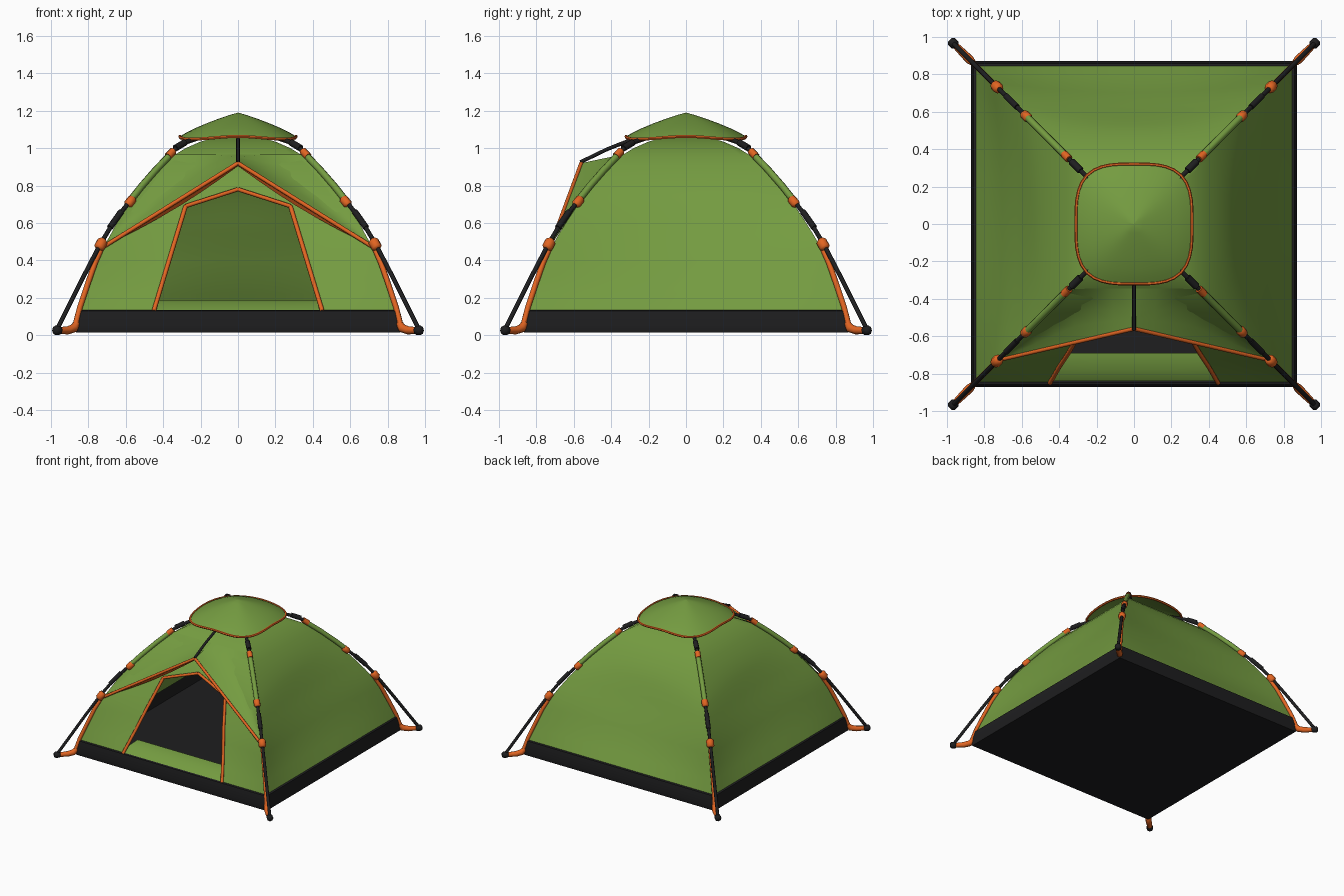
import bpy, bmesh, math
from mathutils import Vector

if "Cube" in bpy.data.objects:
    bpy.data.objects.remove(bpy.data.objects["Cube"])


def material(name, rgb):
    m = bpy.data.materials.new(name)
    m.diffuse_color = (*rgb, 1)
    m.use_nodes = True
    m.node_tree.nodes["Principled BSDF"].inputs["Base Color"].default_value = m.diffuse_color
    return m


GREEN = material("green fabric", (0.175, 0.33, 0.052))
BLACK = material("black", (0.013, 0.013, 0.014))
ORANGE = material("orange trim", (0.76, 0.13, 0.016))


def finish(name, bm, mat, angle=40):
    bmesh.ops.remove_doubles(bm, verts=bm.verts, dist=0.0005)
    bmesh.ops.recalc_face_normals(bm, faces=bm.faces)
    me = bpy.data.meshes.new(name)
    bm.to_mesh(me)
    bm.free()
    me.materials.append(mat)
    me.shade_smooth()
    me.set_sharp_from_angle(angle=math.radians(angle))
    ob = bpy.data.objects.new(name, me)
    bpy.context.collection.objects.link(ob)
    return ob


def skin(bm, rows, skip=()):
    """Join rows of points into a grid, leaving out the given columns."""
    vs = [[bm.verts.new(p) for p in row] for row in rows]
    for a, b in zip(vs, vs[1:]):
        for i in range(len(a) - 1):
            if i not in skip:
                bm.faces.new((a[i], a[i + 1], b[i + 1], b[i]))


def tube(name, pts, radius, mat, closed=False, sides=8):
    """Round tube through points; radius may be a number or one per point."""
    bm = bmesh.new()
    pts = [Vector(p) for p in pts]
    n = len(pts)
    rad = radius if isinstance(radius, (list, tuple)) else [radius] * n
    rings = []
    for i, p in enumerate(pts):
        if closed:
            d = pts[(i + 1) % n] - pts[i - 1]
        else:
            d = pts[min(i + 1, n - 1)] - pts[max(i - 1, 0)]
        d.normalize()
        side = d.cross(Vector((0.03, 0.05, 1))).normalized()
        up = side.cross(d)
        rings.append([bm.verts.new(p + rad[i] * (side * math.cos(a) + up * math.sin(a)))
                      for a in (2 * math.pi * k / sides for k in range(sides))])
    for i in range(n if closed else n - 1):
        a, b = rings[i], rings[(i + 1) % n]
        for k in range(sides):
            j = (k + 1) % sides
            bm.faces.new((a[k], a[j], b[j], b[k]))
    if not closed:
        bm.faces.new(rings[0])
        bm.faces.new(rings[-1])
    return finish(name, bm, mat, 50)


# Body: height and half width of the square section
PROFILE = [(0.13, 0.845), (0.22, 0.815), (0.3, 0.785), (0.39, 0.755), (0.47, 0.72),
           (0.54, 0.68), (0.62, 0.63), (0.69, 0.583), (0.735, 0.548), (0.78, 0.512),
           (0.85, 0.455), (0.91, 0.4), (0.96, 0.345), (1.0, 0.28), (1.035, 0.2),
           (1.06, 0.11), (1.075, 0.0)]


def half_width(z):
    for (z0, r0), (z1, r1) in zip(PROFILE, PROFILE[1:]):
        if z <= z1:
            return r0 + (r1 - r0) * (z - z0) / (z1 - z0)
    return 0


def wall_depth(x, z, sag=0.055):
    """Fabric stretched between the corner ridges sits slightly inward."""
    r = half_width(z)
    s = sag * math.sin(math.pi * min(1, max(0, (z - 0.13) / 0.67)))
    return r - s * (1 - min(1, abs(x) / max(r, 0.001)) ** 2)


def door_half(z):
    if z <= 0.69:
        return 0.45 - (z - 0.13) * 0.17 / 0.56
    return max(0, 0.28 * (0.78 - z) / 0.09)


bm = bmesh.new()
N = 7
for side in range(4):
    rows = []
    for z, r in PROFILE:
        d = door_half(z) if side == 0 else 0
        right = [d + (r - d) * i / N for i in range(N + 1)]
        row = []
        for x in [-v for v in reversed(right)] + right:
            y = -wall_depth(x, z)
            for _ in range(side):
                x, y = -y, x
            row.append((x, y, z))
        rows.append(row)
    skin(bm, rows, skip=(N,))
finish("tent_body", bm, GREEN, 35)

# Black tub floor with upright band
bm = bmesh.new()
square = [(-1, -1), (1, -1), (1, 1), (-1, 1)]
skin(bm, [[(x * h, y * h, z) for x, y in square + square[:1]]
          for h, z in ((0.845, 0.135), (0.858, 0.13), (0.872, 0.05), (0.865, 0.015))])
bm.faces.new([bm.verts.new((x * 0.865, y * 0.865, 0.015)) for x, y in square])
finish("floor_tub", bm, BLACK, 30)

# Low door flap folded inward
bm = bmesh.new()
skin(bm, [[(x * w, y, z) for x in (-1, -0.5, 0, 0.5, 1)]
          for w, y, z in ((0.45, -0.84, 0.13), (0.44, -0.78, 0.175), (0.43, -0.69, 0.188))])
finish("door_sill", bm, GREEN)

# Orange door trim
heights = [0.13, 0.3, 0.47, 0.62, 0.69]
leg = [(door_half(z), -wall_depth(door_half(z), z) - 0.006, z) for z in heights]
for s, n in ((1, "right"), (-1, "left")):
    tube("door_trim_" + n, [(s * x, y, z) for x, y, z in leg], 0.012, ORANGE)
    tube("door_arch_" + n, [(s * x, -wall_depth(x, z) - 0.008, z)
                            for x, z in ((0.28, 0.69), (0.14, 0.735), (0, 0.78))], 0.011, ORANGE)

# Awning over the door: fabric, edge piping and hanging lip
APEX, CORNER = Vector((0, -0.56, 0.92)), Vector((0.715, -0.725, 0.475))
back = [(0, -0.345, 0.965), (0.12, -0.345, 0.965), (0.24, -0.345, 0.965), (0.345, -0.35, 0.965),
        (0.46, -0.462, 0.855), (0.55, -0.555, 0.74), (0.635, -0.64, 0.625), (0.715, -0.725, 0.475)]
for s, n in ((1, "right"), (-1, "left")):
    flip = Vector((s, 1, 1))
    edge = [APEX.lerp(CORNER, i / 7) for i in range(8)]
    bm = bmesh.new()
    rows = []
    for k in range(5):
        t = k / 4
        sag = Vector((0, 0.02, -0.025)) * math.sin(math.pi * t)
        rows.append([(e.lerp(Vector(b), t) + sag * math.sin(math.pi * i / 7)) * flip
                     for i, (e, b) in enumerate(zip(edge, back))])
    skin(bm, rows)
    finish("awning_" + n, bm, GREEN)
    tube("awning_piping_" + n, [e * flip for e in edge], 0.011, ORANGE)
    bm = bmesh.new()
    skin(bm, [[e * flip for e in edge],
              [(e + Vector((0, 0.025, -0.035)) * math.sin(math.pi * (0.15 + 0.85 * i / 7))) * flip
               for i, e in enumerate(edge)]])
    finish("awning_lip_" + n, bm, ORANGE)
tube("awning_rod", [(0, -0.28, 1.05), (0, -0.42, 0.995), (0, -0.565, 0.925)], 0.01, BLACK)

# Rain cap: rounded square cone with orange rim
def cap_point(a, t):
    c, s = math.cos(a), math.sin(a)
    k = (abs(c) ** 3.3 + abs(s) ** 3.3) ** (-1 / 3.3)
    corner = abs(math.sin(2 * a)) ** 2
    z = 1.19 - 0.115 * t ** 1.15 - 0.015 * t * t * corner - 0.012 * t ** 6
    return (0.31 * t * k * c, 0.32 * t * k * s, z)


bm = bmesh.new()
angles = [2 * math.pi * i / 48 for i in range(49)]
skin(bm, [[cap_point(a, t) for a in angles] for t in (0.001, 0.15, 0.35, 0.55, 0.75, 0.9, 1)])
finish("rain_cap", bm, GREEN)
tube("cap_rim", [cap_point(a, 1) for a in angles[:-1]], 0.009, ORANGE, closed=True, sides=6)

# Corner poles, sleeves, joints, straps and feet
for sx, sy in square:
    n = ("front" if sy < 0 else "back") + ("_right" if sx > 0 else "_left")

    def part(name, pts, radius, mat):
        return tube(name + "_" + n, [(sx * r, sy * r, z) for r, z in pts], radius, mat)

    part("lower_pole", [(0.968, 0.03), (0.9, 0.165), (0.82, 0.325), (0.737, 0.485),
                        (0.665, 0.605), (0.58, 0.715)], 0.012, BLACK)
    part("pole_grip", [(0.685, 0.575), (0.625, 0.66)], 0.017, BLACK)
    part("pole_sleeve", [(0.58, 0.715), (0.515, 0.797), (0.44, 0.883), (0.355, 0.972)], 0.019, GREEN)
    part("upper_pole", [(0.37, 0.96), (0.325, 1.005), (0.27, 1.035), (0.18, 1.065)], 0.013, BLACK)
    part("pole_clip", [(0.335, 1.0), (0.285, 1.03)], 0.019, BLACK)
    part("lower_joint", [(0.747, 0.46), (0.742, 0.468), (0.724, 0.502), (0.719, 0.51)],
         [0.018, 0.029, 0.029, 0.018], ORANGE)
    part("middle_joint", [(0.592, 0.693), (0.587, 0.7), (0.565, 0.728), (0.56, 0.735)],
         [0.016, 0.025, 0.025, 0.016], ORANGE)
    part("upper_joint", [(0.375, 0.955), (0.347, 0.985)], 0.021, ORANGE)
    part("corner_strap", [(0.728, 0.47), (0.765, 0.385), (0.805, 0.27), (0.845, 0.15),
                          (0.868, 0.06)], 0.015, ORANGE)
    part("foot_strap", [(0.862, 0.065), (0.878, 0.037), (0.91, 0.026), (0.955, 0.025)],
         [0.018, 0.024, 0.022, 0.018], ORANGE)
    part("foot", [(0.948, 0.027), (0.956, 0.026), (0.976, 0.026), (0.984, 0.026)],
         [0.015, 0.025, 0.025, 0.014], BLACK)
